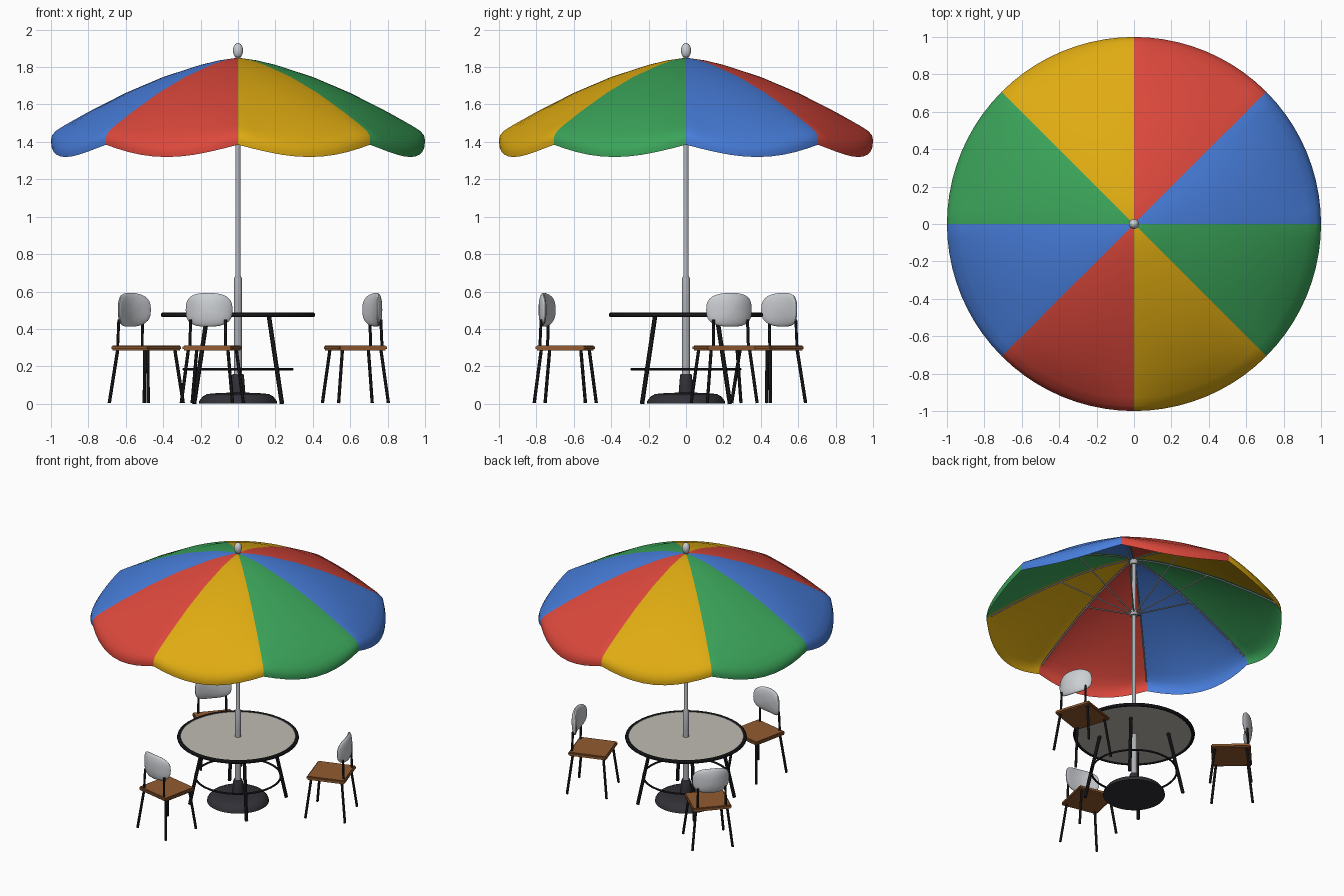
import bpy, bmesh, math
from math import sin, cos, pi, radians
from mathutils import Vector, Matrix

cube = bpy.data.objects.get("Cube")
if cube:
    bpy.data.objects.remove(cube)
made = []


def material(name, r, g, b):
    m = bpy.data.materials.new(name)
    m.use_nodes = True
    m.diffuse_color = (r, g, b, 1)
    m.node_tree.nodes["Principled BSDF"].inputs["Base Color"].default_value = (r, g, b, 1)
    return m


BLUE = material("blue_fabric", 0.065, 0.21, 0.72)
RED = material("red_fabric", 0.72, 0.065, 0.045)
YELLOW = material("yellow_fabric", 0.74, 0.41, 0.006)
GREEN = material("green_fabric", 0.043, 0.37, 0.10)
METAL = material("grey_metal", 0.42, 0.43, 0.45)
WHITE = material("pale_plastic", 0.60, 0.62, 0.65)
DARK = material("black_metal", 0.016, 0.016, 0.02)
IRON = material("dark_iron", 0.03, 0.03, 0.038)
STONE = material("beige_tabletop", 0.52, 0.50, 0.45)
WOOD = material("brown_wood", 0.29, 0.105, 0.03)


def finish(name, bm, *mats, fix=True):
    if fix:
        bmesh.ops.recalc_face_normals(bm, faces=bm.faces)
    me = bpy.data.meshes.new(name)
    bm.to_mesh(me)
    bm.free()
    for m in mats:
        me.materials.append(m)
    ob = bpy.data.objects.new(name, me)
    bpy.context.collection.objects.link(ob)
    made.append(ob)
    return ob


def add_rod(bm, a, b, r, sides=8):
    a, b = Vector(a), Vector(b)
    d = b - a
    mat = Matrix.Translation((a + b) / 2) @ d.to_track_quat('Z', 'Y').to_matrix().to_4x4()
    bmesh.ops.create_cone(bm, cap_ends=True, segments=sides, radius1=r, radius2=r,
                          depth=d.length, matrix=mat)


def lathe(name, profile, mat, steps=32):
    bm = bmesh.new()
    vs = [bm.verts.new((r, 0, z)) for r, z in profile]
    es = [bm.edges.new(p) for p in zip(vs, vs[1:])]
    bmesh.ops.spin(bm, geom=vs + es, axis=(0, 0, 1), cent=(0, 0, 0),
                   angle=2 * pi, steps=steps)
    bmesh.ops.remove_doubles(bm, verts=bm.verts, dist=1e-4)
    return finish(name, bm, mat)


def polar(r, a, z):
    return Vector((r * cos(a), r * sin(a), z))


# Canopy: eight panels drooping between the ribs
RIB = [(0.1, 1.836), (0.2, 1.812), (0.4, 1.747), (0.6, 1.662), (0.8, 1.56),
       (0.93, 1.487), (0.975, 1.458), (0.994, 1.435), (1.0, 1.41), (0.998, 1.385)]
PER = 10
N = 8 * PER
bm = bmesh.new()
tip = bm.verts.new((0, 0, 1.85))
rings = []
for r, z in RIB:
    ring = []
    for i in range(N):
        a = 2 * pi * i / N
        ring.append(bm.verts.new(polar(r, a, z - 0.067 * abs(sin(4 * a)) * r ** 8)))
    rings.append(ring)
for i in range(N):
    j = (i + 1) % N
    faces = [bm.faces.new((tip, rings[0][i], rings[0][j]))]
    for p, q in zip(rings, rings[1:]):
        faces.append(bm.faces.new((p[i], q[i], q[j], p[j])))
    for f in faces:
        f.material_index = i // PER % 4
finish("canopy", bm, BLUE, RED, YELLOW, GREEN, fix=False)

# Ribs under the canopy and struts to the runner
bm = bmesh.new()
for k in range(8):
    a = k * pi / 4
    path = [polar(0.02, a, 1.835)] + [polar(r - 0.005, a, z - 0.013) for r, z in RIB[:7]]
    for p, q in zip(path, path[1:]):
        add_rod(bm, p, q, 0.006, 6)
    add_rod(bm, polar(0.02, a, 1.42), polar(0.5, a, 1.69), 0.005, 6)
finish("canopy_ribs", bm, METAL)
lathe("runner", [(0, 1.40), (0.026, 1.40), (0.026, 1.44), (0, 1.44)], METAL, 16)
lathe("top_hub", [(0, 1.80), (0.026, 1.80), (0.026, 1.836), (0, 1.836)], METAL, 16)

# Pole, finial and weighted base
lathe("pole", [(0, 0.05), (0.022, 0.05), (0.022, 0.54), (0.021, 0.67), (0.014, 0.685),
               (0.014, 1.86), (0, 1.86)], METAL, 20)
lathe("finial", [(0.027 * sin(pi * t / 12), 1.888 - 0.041 * cos(pi * t / 12))
                 for t in range(13)], WHITE, 20)
lathe("base", [(0, 0), (0.21, 0), (0.207, 0.015), (0.19, 0.038), (0.165, 0.052),
               (0.1, 0.058), (0, 0.06)], IRON, 40)
lathe("base_sleeve", [(0, 0.05), (0.04, 0.05), (0.037, 0.09), (0.032, 0.15),
                      (0.027, 0.16), (0, 0.16)], IRON, 20)


# Table: top, rim, four splayed legs and a ring brace
def hoop(name, radius, z, thick):
    section = [(radius + thick * cos(pi * t / 5), z + thick * sin(pi * t / 5)) for t in range(11)]
    return lathe(name, section, DARK, 48)


lathe("table_top", [(0, 0.468), (0.4, 0.468), (0.4, 0.482), (0, 0.482)], STONE, 48)
hoop("table_rim", 0.4, 0.475, 0.013)
hoop("table_brace", 0.29, 0.185, 0.007)
bm = bmesh.new()
for sx in (-1, 1):
    for sy in (-1, 1):
        add_rod(bm, (sx * 0.165, sy * 0.165, 0.47), (sx * 0.235, sy * 0.235, 0), 0.012, 10)
finish("table_legs", bm, DARK)


# Chairs: local +x points away from the table
def power(v, e):
    return math.copysign(abs(v) ** e, v)


def chair(n, angle):
    place = Matrix.Rotation(angle, 4, 'Z') @ Matrix.Translation((0.66, 0, 0))
    bm = bmesh.new()
    bmesh.ops.create_cube(bm, size=1, matrix=Matrix.Translation((0, 0, 0.299))
                          @ Matrix.Diagonal((0.27, 0.27, 0.027, 1)))
    bmesh.ops.bevel(bm, geom=bm.edges[:], offset=0.007, segments=2, affect='EDGES')
    parts = [finish(f"chair_{n}_seat", bm, WOOD)]

    bm = bmesh.new()
    for s in (-1, 1):
        for t in (-1, 1):
            add_rod(bm, (s * 0.108, t * 0.108, 0.29), (s * 0.14, t * 0.14, 0.004), 0.009)
        add_rod(bm, (0.118, s * 0.098, 0.3), (0.112, s * 0.095, 0.45), 0.008)
    parts.append(finish(f"chair_{n}_frame", bm, DARK))

    # Backrest: rounded pad curving around the sitter
    bm = bmesh.new()
    bmesh.ops.create_uvsphere(bm, u_segments=32, v_segments=16, radius=1,
                              matrix=Matrix.Rotation(pi / 2, 4, 'Y'))
    for v in bm.verts:
        x, y, z = v.co
        rad = math.hypot(y, z)
        if rad > 1e-5:
            c, s = power(y / rad, 0.72), power(z / rad, 0.72)
            y, z = c * rad, s * rad
        v.co = (0.118 + 0.024 * x - 0.035 * y * y, 0.128 * y, 0.502 + 0.09 * z)
    parts.append(finish(f"chair_{n}_backrest", bm, WHITE))
    for p in parts:
        p.matrix_world = place


for n in range(3):
    chair(n + 1, radians(18 + 120 * n))

# Smooth shading with sharp edges kept
bpy.ops.object.select_all(action='DESELECT')
for ob in made:
    ob.select_set(True)
bpy.context.view_layer.objects.active = made[0]
bpy.ops.object.shade_smooth_by_angle(angle=radians(35))
